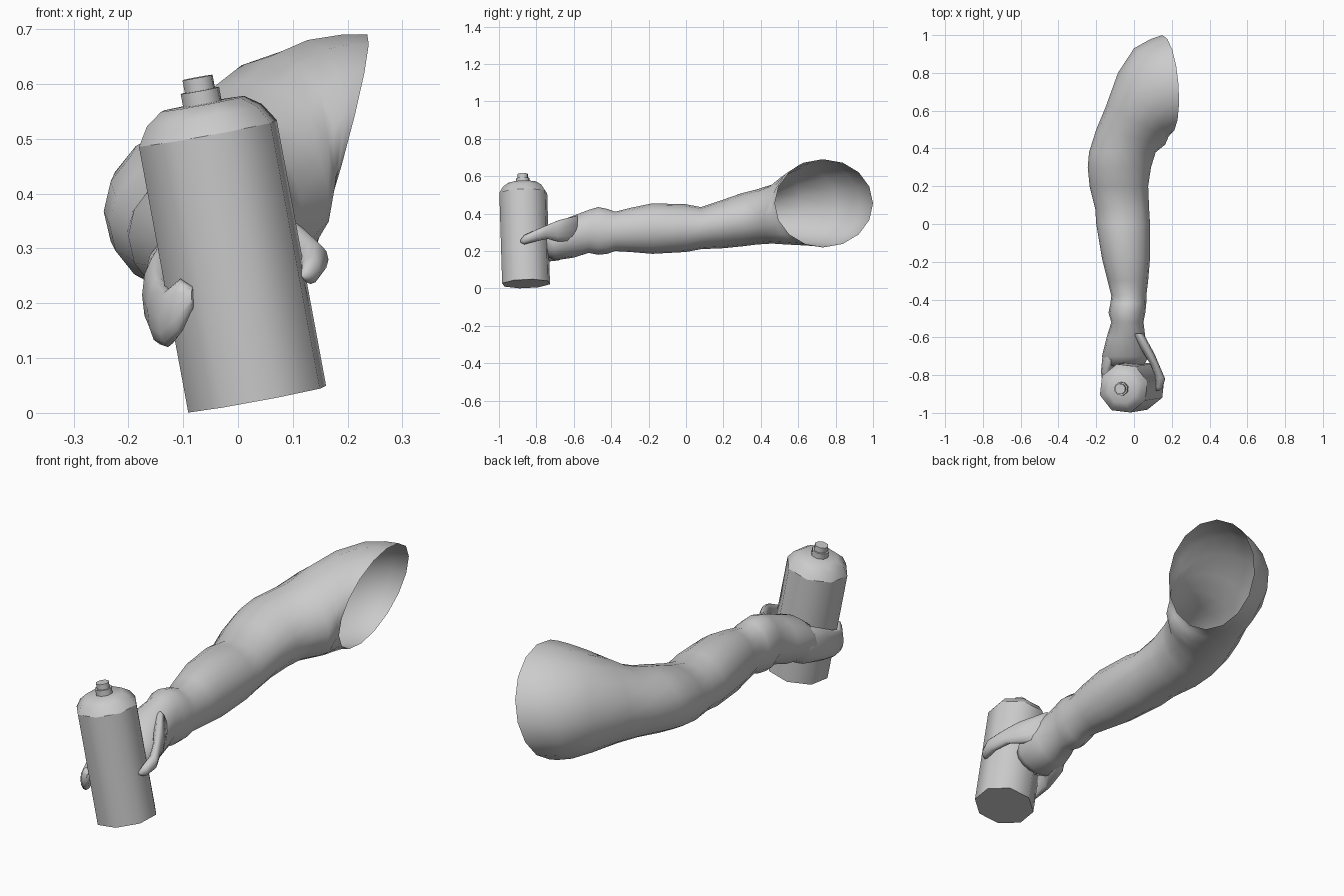
import bpy
import bmesh
from math import sin, cos, pi, radians
from mathutils import Vector

cube = bpy.data.objects.get("Cube")
if cube:
    bpy.data.objects.remove(cube, do_unlink=True)

# One plain grey for every part
grey = bpy.data.materials.new("plain_grey")
grey.use_nodes = True
grey.diffuse_color = (0.6, 0.6, 0.6, 1)
grey.node_tree.nodes["Principled BSDF"].inputs["Base Color"].default_value = (0.6, 0.6, 0.6, 1)


def skin(name, rings, cap_start=True, cap_end=True, sharp=80):
    """Join equal rings of points into one smooth tube, with optional end caps."""
    bm = bmesh.new()
    loops = [[bm.verts.new(point) for point in ring] for ring in rings]
    count = len(loops[0])
    for first, second in zip(loops, loops[1:]):
        for j in range(count):
            k = (j + 1) % count
            bm.faces.new((first[j], second[j], second[k], first[k]))
    if cap_start:
        bm.faces.new(loops[0])
    if cap_end:
        bm.faces.new(list(reversed(loops[-1])))
    mesh = bpy.data.meshes.new(name)
    bm.to_mesh(mesh)
    bm.free()
    mesh.materials.append(grey)
    obj = bpy.data.objects.new(name, mesh)
    bpy.context.collection.objects.link(obj)
    bpy.ops.object.select_all(action="DESELECT")
    obj.select_set(True)
    bpy.context.view_layer.objects.active = obj
    bpy.ops.object.shade_smooth_by_angle(angle=radians(sharp))
    return obj


def oval(section, lean=0.0, sides=16):
    """Upright oval between two plan points (right side, left side) and two heights."""
    xa, ya, xb, yb, low, high = section
    centre = Vector(((xa + xb) / 2, (ya + yb) / 2, (low + high) / 2))
    across = Vector(((xb - xa) / 2, (yb - ya) / 2, 0))
    up = Vector((lean, 0, 1)) * (high - low) / 2
    angles = [2 * pi * j / sides for j in range(sides)]
    return [centre + across * cos(a) + up * sin(a) for a in angles]


# Arm: palm, wrist cuff, forearm and elbow as straight sections
# (y, right x, left x, bottom z, top z)
straight = [
    (-.75, -.15, .05, .17, .31),
    (-.70, -.17, .08, .15, .35),
    (-.60, -.145, .06, .165, .39),
    (-.52, -.12, .05, .19, .42),
    (-.47, -.135, .06, .18, .435),
    (-.42, -.125, .065, .185, .425),
    (-.38, -.12, .065, .2, .41),
    (-.30, -.14, .075, .195, .43),
    (-.18, -.17, .085, .185, .455),
    (0, -.2, .085, .195, .45),
    (.08, -.205, .08, .21, .435),
    (.20, -.235, .075, .215, .475),
    (.30, -.245, .09, .225, .51),
    (.38, -.238, .115, .235, .53),
]
arm_rings = [oval((xr, y, xl, y, low, high)) for y, xr, xl, low, high in straight]

# Shoulder: sections fan round until the open end faces sideways
shoulder = [
    (-.2, .5, .165, .42, .24, .555, 0),
    (-.15, .62, .178, .45, .235, .605, 0),
    (-.085, .8, .18, .46, .23, .65, .05),
    (0, .93, .185, .465, .225, .68, .15),
    (.09, .98, .187, .47, .22, .69, .22),
    (.15, 1, .19, .475, .22, .69, .28),
]
arm_rings += [oval(section[:-1], section[-1]) for section in shoulder]
skin("arm_and_palm", arm_rings, cap_end=False)

# Fingers wrap one side of the can, thumb the other, both from tip to palm
fingers = [
    (-.085, -.97, -.08, -.95, .19, .23),
    (-.115, -.965, -.095, -.93, .145, .245),
    (-.145, -.93, -.11, -.9, .12, .225),
    (-.165, -.86, -.12, -.84, .125, .25),
    (-.175, -.78, -.11, -.76, .14, .29),
    (-.165, -.68, -.05, -.68, .15, .33),
    (-.12, -.6, 0, -.6, .19, .34),
]
thumb = [
    (.115, -.885, .13, -.885, .245, .26),
    (.115, -.86, .15, -.87, .235, .285),
    (.11, -.8, .165, -.82, .25, .31),
    (.08, -.73, .135, -.75, .265, .34),
    (.04, -.67, .11, -.69, .25, .365),
    (-.02, -.58, .05, -.58, .24, .39),
]
for name, sections in (("fingers", fingers), ("thumb", thumb)):
    skin(name, [oval(section, sides=12) for section in sections])

# Spray can: eight-sided turned parts on a tilted axis
base = Vector((.035, -.855, .025))
axis = Vector((-.09, -.015, .485)).normalized()
side = Vector((1, 0, 0))
side = (side - axis * side.dot(axis)).normalized()
depth = axis.cross(side)


def turned(name, profile, sides=8):
    """Turn (radius, height) pairs about the can's axis."""
    turns = [radians(16) + 2 * pi * j / sides for j in range(sides)]
    rings = [[base + axis * height + (side * cos(a) + depth * sin(a)) * radius
              for a in reversed(turns)] for radius, height in profile]
    obj = skin(name, rings, sharp=50)
    obj.data.flip_normals()


turned("can_body", [(.133, 0), (.133, .493)])
turned("can_shoulder", [(.133, .493), (.111, .527), (.08, .548)])
turned("can_neck", [(.037, .54), (.037, .573)])
turned("can_nozzle", [(.029, .57), (.029, .597)])
